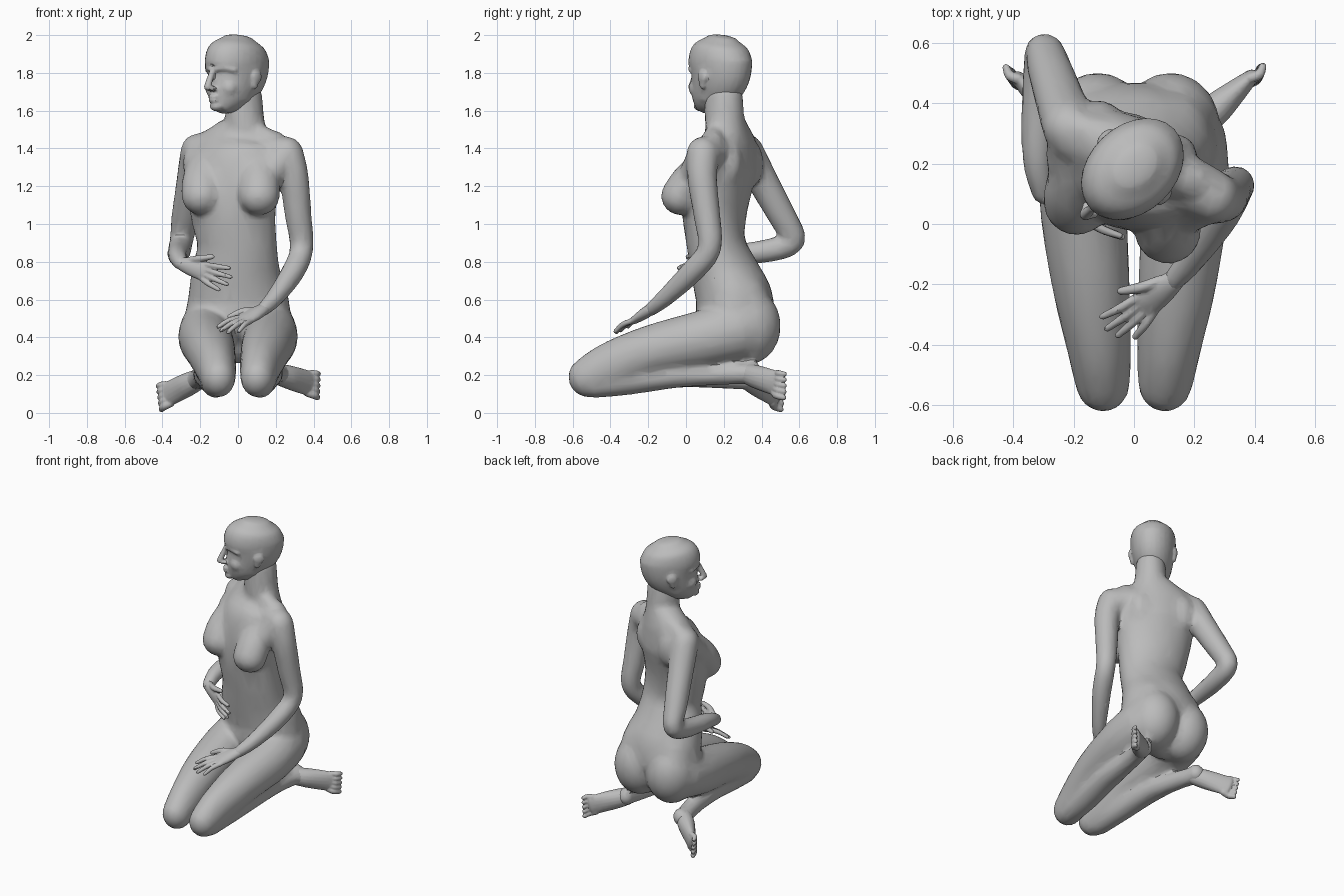
import bpy, bmesh, math
from mathutils import Vector, Matrix

cube = bpy.data.objects.get("Cube")
if cube:
    bpy.data.objects.remove(cube, do_unlink=True)

grey = bpy.data.materials.new("clay_grey")
grey.use_nodes = True
colour = (0.5, 0.5, 0.5, 1)
grey.diffuse_color = colour
for node in grey.node_tree.nodes:
    if node.type == 'BSDF_PRINCIPLED':
        node.inputs["Base Color"].default_value = colour


def spline(points, steps=4):
    """Smooth curve through points; radii and twist are interpolated as well."""
    ext = [points[0]] + points + [points[-1]]
    out = []
    for i in range(len(points) - 1):
        quad = list(zip(*ext[i:i + 4]))
        for k in range(steps):
            t = k / steps
            out.append([q + t / 2 * (r - p + t * (2 * p - 5 * q + 4 * r - s
                        + t * (3 * (q - r) + s - p))) for p, q, r, s in quad])
    return out + [points[-1]]


def full(point):
    """Expand (x, y, z, r) or (x, y, z, r1, r2) to x, y, z, r1, r2, twist."""
    p = list(point)
    if len(p) == 4:
        p.append(p[3])
    if len(p) == 5:
        p.append(0)
    return p


def tube(bm, points, side=(1, 0, 0), count=18, dome=1):
    """Elliptical loft with rounded ends; dome sets how far the ends bulge."""
    path = spline([full(p) for p in points])
    centres = [Vector(p[:3]) for p in path]
    last = len(path) - 1
    stations = []
    for i, p in enumerate(path):
        tangent = (centres[min(i + 1, last)] - centres[max(i - 1, 0)]).normalized()
        station = (centres[i], tangent, p[3], p[4], p[5])
        ends = []
        if i in (0, last):
            sign = -1 if i == 0 else 1
            reach = min(p[3], p[4]) * sign * dome
            ends = [(centres[i] + tangent * reach * f, tangent, p[3] * s, p[4] * s, p[5])
                    for f, s in ((0.5, 0.86), (0.85, 0.52), (0.98, 0.2))]
        stations += ends[::-1] + [station] if i == 0 else [station] + ends
    rings = []
    for centre, t, r1, r2, twist in stations:
        a = Matrix.Rotation(math.radians(twist), 3, 'Z') @ Vector(side)
        a = (a - t * a.dot(t)).normalized()
        b = t.cross(a)
        turns = [math.tau * k / count for k in range(count)]
        rings.append([bm.verts.new(centre + a * r1 * math.cos(w) + b * r2 * math.sin(w))
                      for w in turns])
    for low, high in zip(rings, rings[1:]):
        for k in range(count):
            n = (k + 1) % count
            bm.faces.new((low[k], low[n], high[n], high[k]))
    bm.faces.new(rings[0][::-1])
    bm.faces.new(rings[-1])


def ball(bm, centre, radii):
    matrix = Matrix.Translation(centre) @ Matrix.Diagonal((*radii, 1))
    bmesh.ops.create_uvsphere(bm, u_segments=20, v_segments=14, radius=1, matrix=matrix)


def finish(bm, name, voxel, smooth, keep):
    """Fuse the overlapping volumes into one skin with broad facets."""
    bmesh.ops.recalc_face_normals(bm, faces=bm.faces)
    mesh = bpy.data.meshes.new(name)
    bm.to_mesh(mesh)
    bm.free()
    obj = bpy.data.objects.new(name, mesh)
    bpy.context.collection.objects.link(obj)
    remesh = obj.modifiers.new("fuse", 'REMESH')
    remesh.mode = 'VOXEL'
    remesh.voxel_size = voxel
    soft = obj.modifiers.new("soften", 'SMOOTH')
    soft.factor = 0.5
    soft.iterations = smooth
    facets = obj.modifiers.new("facets", 'DECIMATE')
    facets.ratio = keep
    graph = bpy.context.evaluated_depsgraph_get()
    obj.data = bpy.data.meshes.new_from_object(obj.evaluated_get(graph))
    obj.data.name = name
    obj.modifiers.clear()
    obj.data.materials.clear()
    obj.data.materials.append(grey)
    bpy.ops.object.select_all(action='DESELECT')
    obj.select_set(True)
    bpy.context.view_layer.objects.active = obj
    bpy.ops.object.shade_smooth_by_angle(angle=math.radians(30))


def extremity(name, start, tip, side, palm, digits):
    """Hand or foot: a flattened palm and digits, laid out along start to tip."""
    start, tip, side = Vector(start), Vector(tip), Vector(side)
    along = tip - start
    d = along.normalized()
    side = (side - d * side.dot(d)).normalized()
    up = side.cross(d)
    up = up if up.z > 0 else -up
    bm = bmesh.new()
    tube(bm, [(*(start + along * u), r1, r2) for u, r1, r2 in palm], side)
    for u0, v0, u1, v1, r in digits:
        root = start + along * u0 + side * v0
        end = start + along * u1 + side * v1
        knuckle = (root + end) / 2 + up * r * 0.7
        tube(bm, [(*root, r), (*knuckle, r), (*end, r * 0.75)], side, 10)
    finish(bm, name, 0.005, 3, 0.15)


# Body: torso and neck
body = bmesh.new()
tube(body, [
    (0, 0.27, 0.37, 0.15, 0.11), (0, 0.26, 0.48, 0.27, 0.2),
    (0, 0.255, 0.6, 0.268, 0.205), (-0.01, 0.21, 0.73, 0.24, 0.182, -3),
    (-0.005, 0.16, 0.89, 0.212, 0.155, -8), (-0.025, 0.15, 1.05, 0.23, 0.165, -16),
    (-0.025, 0.165, 1.2, 0.25, 0.175, -22), (-0.005, 0.19, 1.33, 0.25, 0.175, -25),
    (0.01, 0.215, 1.42, 0.235, 0.135, -25), (0.025, 0.215, 1.49, 0.16, 0.11, -25),
    (0.035, 0.205, 1.55, 0.106, 0.106, -30), (0.03, 0.2, 1.68, 0.094, 0.106, -40)], count=28)

# Body: shoulder girdle, neck muscles and shoulder blades
tube(body, [(-0.2, 0.295, 1.385, 0.092), (0.02, 0.21, 1.4, 0.1), (0.24, 0.1, 1.37, 0.092)],
     (0, 0, 1))
for x, y in ((0.2, 0.14), (-0.17, 0.31)):
    tube(body, [(0.03, 0.235, 1.53, 0.065), (x * 0.6, y * 0.8 + 0.04, 1.465, 0.06),
                (x, y, 1.43, 0.062)])
ball(body, (-0.12, 0.35, 1.32), (0.08, 0.06, 0.12))
ball(body, (0.13, 0.23, 1.32), (0.08, 0.07, 0.12))

# Body: chest forms, with muscle running to each armpit
for x, y, ax, ay in ((0.112, -0.035, 0.22, 0.07), (-0.19, 0.06, -0.215, 0.24)):
    tube(body, [(x * 0.9, y + 0.13, 1.31, 0.1, 0.09), (x, y + 0.05, 1.22, 0.108, 0.1),
                (x, y, 1.14, 0.11, 0.103)], dome=0.9)
    tube(body, [(ax, ay, 1.33, 0.08), (x, y + 0.06, 1.2, 0.085)])

# Body: seat, flanks, thighs, shins and heels
for s, drop in ((1, 0), (-1, 0.03)):
    ball(body, (s * 0.12, 0.325, 0.46), (0.165, 0.178, 0.205))
    ball(body, (s * 0.125, 0.275, 0.57), (0.14, 0.17, 0.19))
    tube(body, [(s * 0.15, 0.28, 0.44, 0.157, 0.165), (s * 0.17, 0.1, 0.395, 0.147, 0.152),
                (s * 0.145, -0.18, 0.33, 0.132, 0.137), (s * 0.117, -0.4, 0.243, 0.108, 0.132),
                (s * 0.103, -0.53, 0.183, 0.092, 0.107)])
    tube(body, [(s * 0.115, -0.49, 0.162, 0.08, 0.085), (s * 0.13, -0.3, 0.175, 0.08),
                (s * 0.16, -0.05, 0.2, 0.077, 0.068), (s * 0.18, 0.15, 0.205 - drop / 2, 0.06),
                (s * 0.21, 0.31, 0.207 - drop, 0.056), (s * 0.25, 0.36, 0.197 - drop, 0.05)])
    ball(body, (s * 0.21, 0.355, 0.212 - drop), (0.052, 0.055, 0.06))

# Body: arms, one reaching to the lap and one bent back around the waist
tube(body, [(0.258, 0.09, 1.375, 0.09), (0.295, 0.085, 1.25, 0.08), (0.318, 0.11, 1.05, 0.072),
            (0.337, 0.125, 0.87, 0.063), (0.29, 0.03, 0.745, 0.062),
            (0.195, -0.11, 0.61, 0.049), (0.13, -0.19, 0.545, 0.038)], (0, 1, 0))
tube(body, [(-0.215, 0.32, 1.39, 0.09), (-0.245, 0.41, 1.22, 0.083), (-0.28, 0.515, 1.03, 0.074),
            (-0.3, 0.57, 0.91, 0.063), (-0.31, 0.44, 0.86, 0.063),
            (-0.32, 0.22, 0.83, 0.052), (-0.3, 0.1, 0.79, 0.04)])
finish(body, "body", 0.011, 22, 0.08)

# Head: skull and jaw, built facing forward
head = bmesh.new()
tube(head, [(0, -0.125, 1.615, 0.055, 0.05), (0, -0.09, 1.66, 0.096, 0.105),
            (0, -0.03, 1.74, 0.127, 0.16), (0, 0, 1.81, 0.14, 0.187),
            (0, 0.003, 1.88, 0.143, 0.19), (0, 0.01, 1.94, 0.125, 0.158),
            (0, 0.015, 1.978, 0.075, 0.098)], count=28, dome=0.3)
# Head: nose, lips and chin
tube(head, [(0, -0.178, 1.81, 0.016), (0, -0.2, 1.76, 0.018), (0, -0.216, 1.725, 0.021, 0.019)])
for s in (1, -1):
    ball(head, (s * 0.016, -0.192, 1.716), (0.017, 0.022, 0.013))
for z in (1.675, 1.655):
    ball(head, (0, -0.172, z), (0.032, 0.022, 0.012))
ball(head, (0, -0.152, 1.623), (0.036, 0.032, 0.026))
# Head: brows, cheeks, jaw corners and ears
for s in (1, -1):
    tube(head, [(s * 0.02, -0.17, 1.82, 0.016), (s * 0.06, -0.15, 1.828, 0.018),
                (s * 0.1, -0.115, 1.815, 0.016)], (0, 0, 1), 10)
    ball(head, (s * 0.06, -0.108, 1.72), (0.046, 0.05, 0.05))
    ball(head, (s * 0.07, -0.03, 1.68), (0.04, 0.075, 0.045))
    ball(head, (s * 0.142, 0.012, 1.78), (0.014, 0.034, 0.036))
    ball(head, (s * 0.134, 0.005, 1.745), (0.014, 0.022, 0.032))
bmesh.ops.transform(head, verts=head.verts, matrix=Matrix.Translation((-0.007, 0.18, 0))
                    @ Matrix.Rotation(math.radians(-46), 4, 'Z'))
finish(head, "head", 0.007, 7, 0.12)

# Hands: palm profile, then four fingers and a thumb
palm = [(0, 0.036, 0.03), (0.2, 0.046, 0.03), (0.48, 0.052, 0.021)]
fingers = [(0.45, v, reach, v * 1.7, 0.015) for v, reach in
           ((0.037, 0.93), (0.012, 1), (-0.013, 0.97), (-0.038, 0.84))]
fingers.append((0.12, 0.03, 0.55, 0.09, 0.018))
extremity("left_hand", (0.135, -0.185, 0.55), (-0.075, -0.36, 0.43), (-0.65, 0.76, 0.35),
          palm, fingers)
extremity("right_hand", (-0.3, 0.1, 0.79), (-0.045, -0.04, 0.7), (0, 0, 1), palm, fingers)

# Feet: instep profile, then five toes with the big toe lowest
instep = [(0, 0.056, 0.052), (0.25, 0.063, 0.054), (0.55, 0.066, 0.04), (0.8, 0.066, 0.025)]
toes = [(0.75, 0.052 - k * 0.027, 1 - k * 0.015, 0.06 - k * 0.031, 0.021 - k * 0.001)
        for k in range(5)]
extremity("left_foot", (0.215, 0.33, 0.205), (0.43, 0.525, 0.14), (0, 0, -1), instep, toes)
extremity("right_foot", (-0.215, 0.33, 0.175), (-0.42, 0.515, 0.075), (0, 0, -1), instep, toes)
